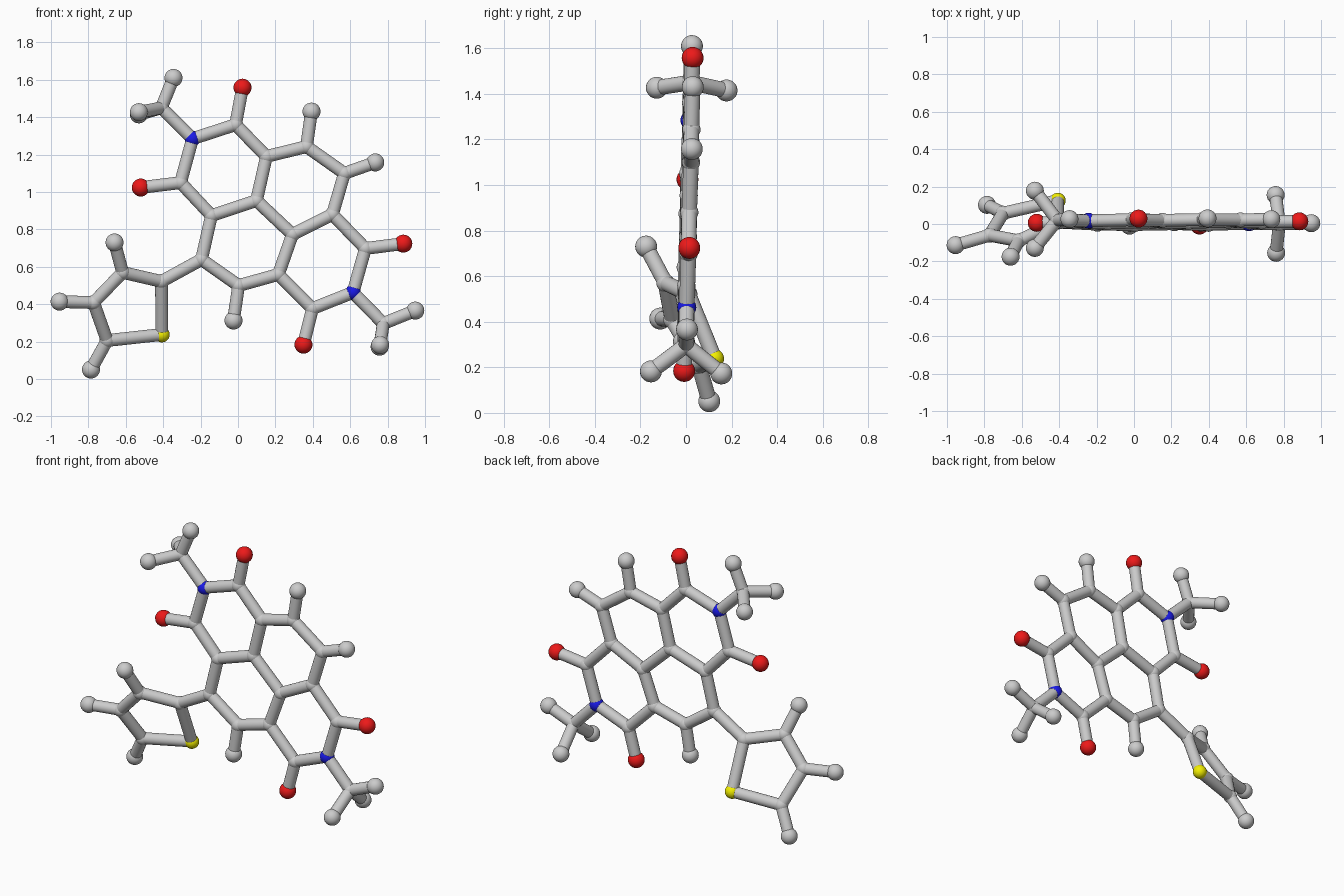
import bpy, bmesh
from mathutils import Vector, Matrix

if "Cube" in bpy.data.objects:
    bpy.data.objects.remove(bpy.data.objects["Cube"])

BOND_R, JOINT_R, END_R = 0.034, 0.042, 0.048


def core(x, z):
    # the fused ring sheet is very slightly tilted out of the xz plane
    return Vector((x, -0.018 + 0.03 * z + 0.012 * x, z))


def material(name, colour):
    m = bpy.data.materials.new(name)
    m.diffuse_color = colour
    m.use_nodes = True
    m.node_tree.nodes["Principled BSDF"].inputs["Base Color"].default_value = m.diffuse_color
    return m


red = material("red", (0.85, 0.01, 0.01, 1))
blue = material("blue", (0.01, 0.01, 0.8, 1))
yellow = material("yellow", (0.9, 0.87, 0.0, 1))


def finish(bm, name, mat=None):
    me = bpy.data.meshes.new(name)
    for f in bm.faces:
        f.smooth = True
    bm.to_mesh(me)
    bm.free()
    if mat:
        me.materials.append(mat)
    ob = bpy.data.objects.new(name, me)
    bpy.context.collection.objects.link(ob)


def ball(name, p, r, mat=None):
    bm = bmesh.new()
    bmesh.ops.create_uvsphere(bm, u_segments=24, v_segments=14, radius=r,
                              matrix=Matrix.Translation(p))
    finish(bm, name, mat)


def rod(name, a, b):
    d = b - a
    rot = d.to_track_quat('Z', 'Y').to_matrix().to_4x4()
    bm = bmesh.new()
    bmesh.ops.create_cone(bm, cap_ends=False, segments=20, radius1=BOND_R,
                          radius2=BOND_R, depth=d.length,
                          matrix=Matrix.Translation((a + b) / 2) @ rot)
    finish(bm, name)


# Fused ring sheet
atoms = {
    "N1": core(-0.243, 1.285), "N2": core(0.615, 0.463),
    "Ca": core(-0.013, 1.36), "Cb": core(-0.307, 1.05),
    "Cc": core(0.152, 1.19), "Cd": core(0.366, 1.243),
    "Ce": core(0.569, 1.10), "Cf": core(0.505, 0.88),
    "Cg": core(0.099, 0.954), "Ch": core(0.291, 0.773),
    "Ci": core(-0.142, 0.874), "Cj": core(-0.195, 0.639),
    "Ck": core(0.003, 0.50), "Cl": core(0.216, 0.559),
    "Cm": core(0.398, 0.377), "Cn": core(0.681, 0.698),
    "Oa": core(0.024, 1.558), "Ob": core(-0.52, 1.024),
    "Om": core(0.35, 0.184), "On": core(0.884, 0.724),
    "Hd": core(0.393, 1.43), "He": core(0.734, 1.158),
    "Hk": core(-0.024, 0.313),
    # Corner methyl groups
    "Cp": core(-0.41, 1.45), "Hp1": core(-0.345, 1.61),
    "Hp2": Vector((-0.53, 0.178, 1.415)), "Hp3": Vector((-0.53, -0.128, 1.427)),
    "Cq": core(0.777, 0.297), "Hq1": core(0.948, 0.366),
    "Hq2": Vector((0.757, 0.155, 0.173)), "Hq3": Vector((0.76, -0.154, 0.182)),
    # Tilted five-sided ring
    "C2": Vector((-0.409, 0.01, 0.522)), "C3": Vector((-0.617, -0.09, 0.57)),
    "C4": Vector((-0.772, -0.06, 0.409)), "C5": Vector((-0.70, 0.058, 0.206)),
    "S": Vector((-0.407, 0.125, 0.238)), "H3": Vector((-0.66, -0.175, 0.73)),
    "H4": Vector((-0.954, -0.113, 0.414)), "H5": Vector((-0.786, 0.102, 0.051)),
}

bonds = """N1-Ca N1-Cb Ca-Cc Cb-Ci Cc-Cg Ci-Cg Cc-Cd Cd-Ce Ce-Cf Cf-Ch Cg-Ch
Ci-Cj Cj-Ck Ck-Cl Cl-Ch Cl-Cm Cm-N2 N2-Cn Cn-Cf Ca-Oa Cb-Ob Cm-Om Cn-On
Cd-Hd Ce-He Ck-Hk N1-Cp Cp-Hp1 Cp-Hp2 Cp-Hp3 N2-Cq Cq-Hq1 Cq-Hq2 Cq-Hq3
Cj-C2 C2-C3 C3-C4 C4-C5 C5-S S-C2 C3-H3 C4-H4 C5-H5""".split()

# Balls: joints are small, end atoms larger
kinds = {"C": ("carbon_joint", JOINT_R - 0.002, None), "H": ("hydrogen_ball", END_R, None),
         "O": ("oxygen_ball", END_R, red), "N": ("nitrogen_joint", JOINT_R, blue),
         "S": ("sulfur_joint", JOINT_R, yellow)}
for key, p in atoms.items():
    name, r, mat = kinds[key[0]]
    ball(name, p, r, mat)

# Rods between balls
for b in bonds:
    i, j = b.split("-")
    rod("bond_rod", atoms[i], atoms[j])
